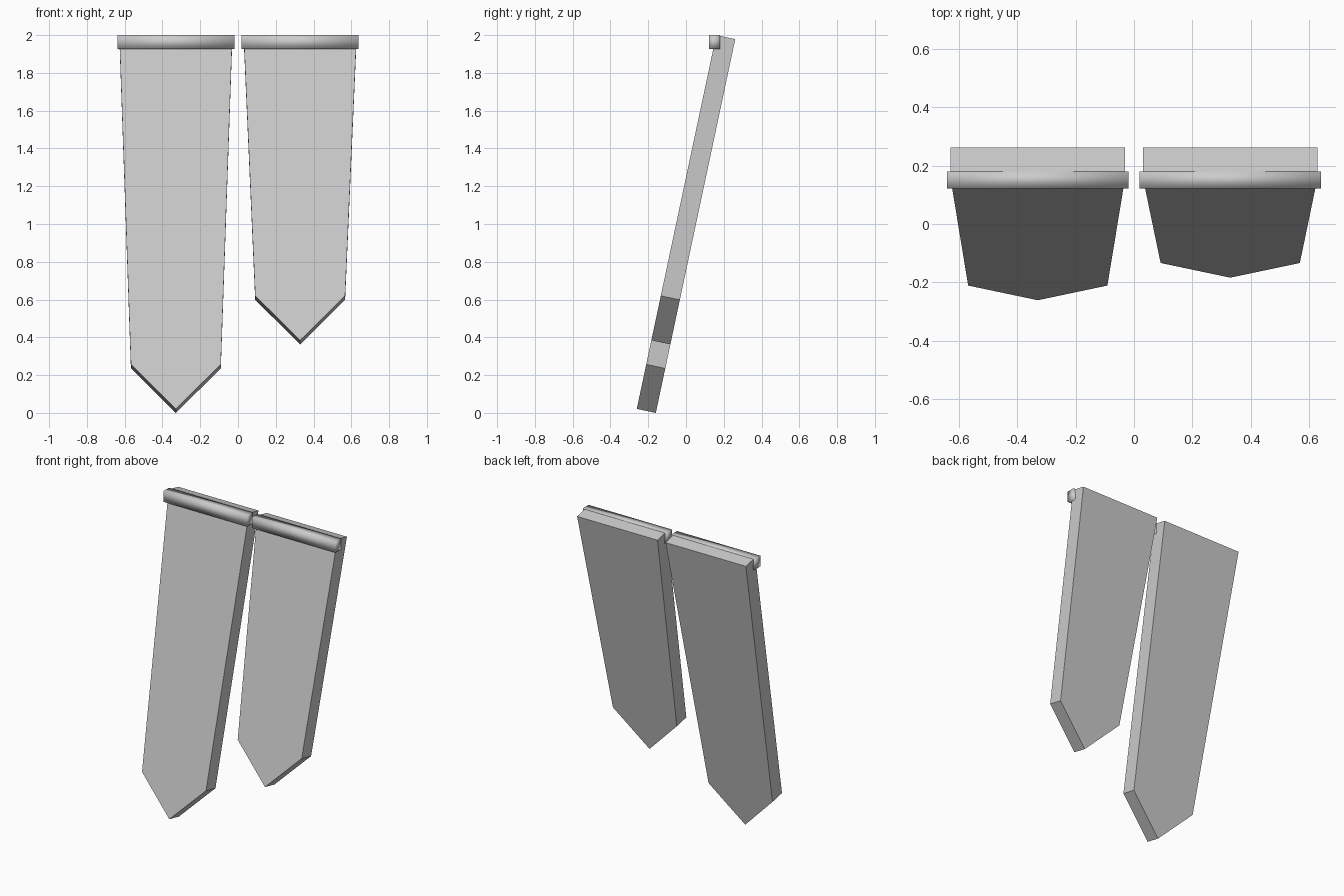
import bpy, bmesh
from math import radians
from mathutils import Matrix, Vector

cube = bpy.data.objects.get("Cube")
if cube:
    bpy.data.objects.remove(cube, do_unlink=True)

grey = bpy.data.materials.new("light_grey")
grey.use_nodes = True
colour = (0.6, 0.6, 0.6, 1)
grey.diffuse_color = colour
grey.node_tree.nodes["Principled BSDF"].inputs["Base Color"].default_value = colour

THICKNESS = 0.103
CENTRE = 0.329


def add_object(name, bm):
    bmesh.ops.recalc_face_normals(bm, faces=bm.faces)
    mesh = bpy.data.meshes.new(name)
    bm.to_mesh(mesh)
    bm.free()
    mesh.materials.append(grey)
    obj = bpy.data.objects.new(name, mesh)
    bpy.context.collection.objects.link(obj)
    return obj


def add_banner(name, x, shoulder, tip):
    # Tapered, pointed cloth outline hanging from its top front edge
    outline = [(-0.299, 0), (0.299, 0), (0.238, -shoulder), (0, -tip), (-0.238, -shoulder)]
    bm = bmesh.new()
    face = bm.faces.new([bm.verts.new((px, 0, pz)) for px, pz in outline])
    # Thicken backwards, then lean the slab
    extruded = bmesh.ops.extrude_face_region(bm, geom=[face])["geom"]
    moved = [v for v in extruded if isinstance(v, bmesh.types.BMVert)]
    bmesh.ops.translate(bm, verts=moved, vec=(0, THICKNESS, 0))
    lean = Matrix.Translation((x, 0.16, 2)) @ Matrix.Rotation(radians(-12), 4, "X")
    bmesh.ops.transform(bm, matrix=lean, verts=bm.verts)
    add_object(name, bm)


def add_rail(name, x):
    # Soft-shaded bar across the top front edge
    bm = bmesh.new()
    bmesh.ops.create_cube(bm, size=1)
    bmesh.ops.scale(bm, vec=Vector((0.62, 0.058, 0.073)), verts=bm.verts)
    bmesh.ops.translate(bm, vec=(x, 0.151, 1.9635), verts=bm.verts)
    for face in bm.faces:
        face.smooth = True
    add_object(name, bm)


for side, x, shoulder, tip in (("right", -CENTRE, 1.782, 2.023), ("left", CENTRE, 1.411, 1.652)):
    add_banner(side + "_banner", x, shoulder, tip)
    add_rail(side + "_rail", x)
